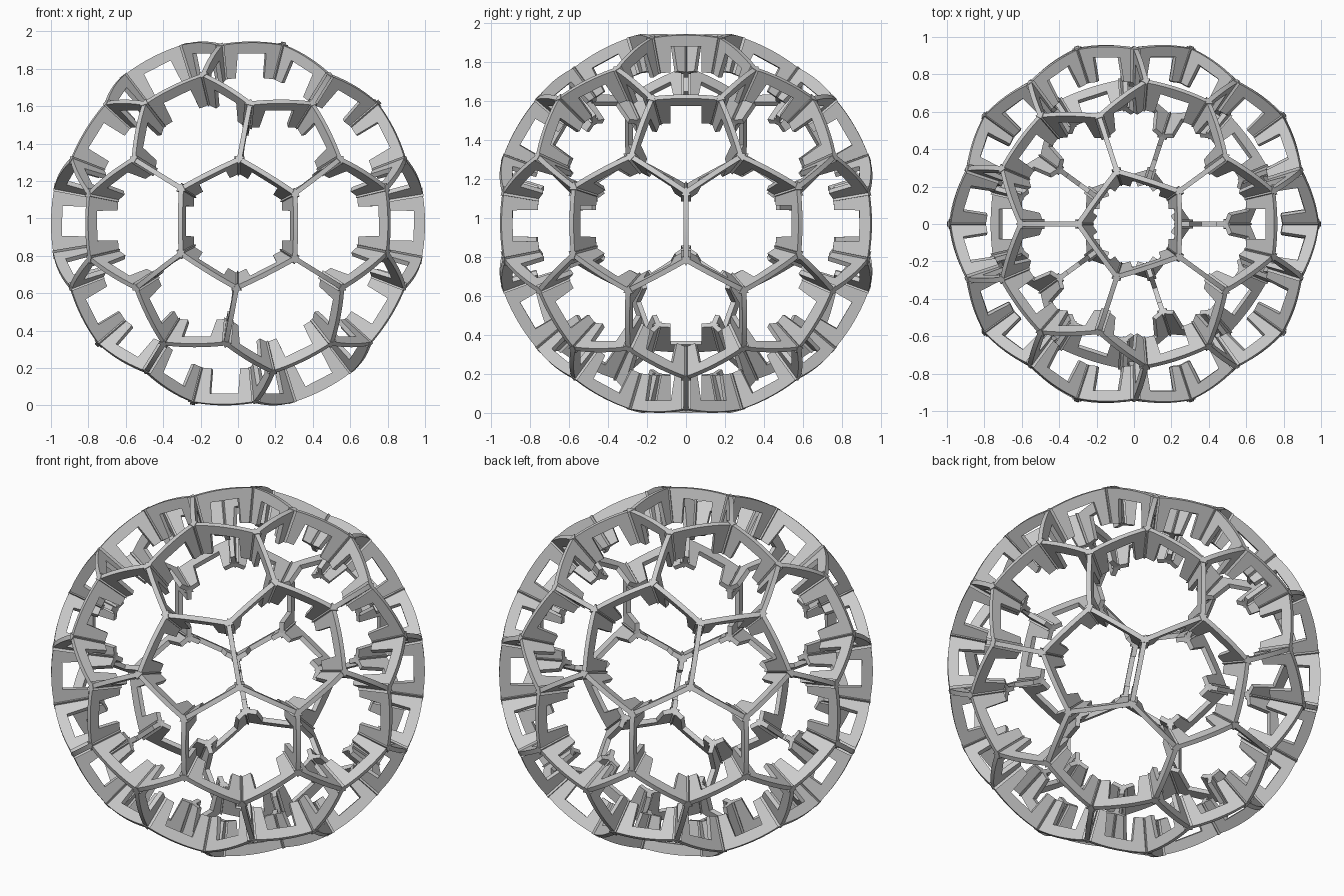
import bpy, bmesh
from math import sin, cos, radians, pi, atan
from mathutils import Vector

if "Cube" in bpy.data.objects:
    bpy.data.objects.remove(bpy.data.objects["Cube"])

R_OUT, R_RIM, R_IN = 1.0, 0.94, 0.81   # outer surface, inside of rim, inside of posts
THICK = 0.026                          # wall thickness
NOTCH = 0.08                           # half width of the notch in each wall
CENTRE = Vector((0, 0, 0.973))


def sph(lat, az):
    return Vector((cos(lat) * cos(az), cos(lat) * sin(az), sin(lat)))


# Twelve pentagon axes of the ball
axes = [Vector((0, 0, 1)), Vector((0, 0, -1))]
for k in range(5):
    axes.append(sph(atan(0.5), radians(72 * k)))
    axes.append(sph(-atan(0.5), radians(72 * k + 36)))

# Nodes: five round each pentagon axis, plus the twenty points where three hexagons meet
nodes, triple = [], []
theta = radians(17.3)
for a in axes:
    near = [b for b in axes if 0.3 < a.dot(b) < 0.6]
    for i, b in enumerate(near):
        for c in near[i + 1:]:
            if b.dot(c) > 0.3:
                d = (a + b + c).normalized()
                side = (d - a * d.dot(a)).normalized()
                nodes.append(a * cos(theta) + side * sin(theta))
                if all((d - t).length > 0.01 for t in triple):
                    triple.append(d)
nodes += triple
edges = [(p, q) for i, p in enumerate(nodes) for q in nodes[i + 1:]
         if (p - q).length < 0.42]


def prism(bm, pts, shift):
    face = bm.faces.new([bm.verts.new(p) for p in pts])
    res = bmesh.ops.extrude_face_region(bm, geom=[face], use_keep_orig=True)
    new = [v for v in res['geom'] if isinstance(v, bmesh.types.BMVert)]
    bmesh.ops.translate(bm, verts=new, vec=shift)


def finish(bm, name):
    bmesh.ops.recalc_face_normals(bm, faces=bm.faces[:])
    me = bpy.data.meshes.new(name)
    bm.to_mesh(me)
    bm.free()
    ob = bpy.data.objects.new(name, me)
    ob.location = CENTRE
    bpy.context.collection.objects.link(ob)
    bpy.context.view_layer.objects.active = ob
    ob.select_set(True)
    bpy.ops.object.shade_smooth_by_angle(angle=radians(25))
    ob.select_set(False)


# Walls: radial plates with an arched rim and an open notch on the inside
bm = bmesh.new()
for p, q in edges:
    up = (p + q).normalized()
    along = (q - p).normalized()
    normal = up.cross(along)
    half = p.angle(q) / 2
    prof = []
    for i in range(11):
        t = half * (i / 5 - 1)
        prof.append((R_OUT * sin(t), R_OUT * cos(t)))
    x, y = R_IN * sin(half), R_IN * cos(half)
    prof += [(x, y), (NOTCH, y + 0.006), (NOTCH, R_RIM), (-NOTCH, R_RIM),
             (-NOTCH, y + 0.006), (-x, y)]
    prism(bm, [along * s + up * r - normal * THICK / 2 for s, r in prof],
          normal * THICK)
finish(bm, "cage_walls")

# Corner posts: small triangular fillets where three walls meet
bm = bmesh.new()
for n in nodes:
    pts = []
    for p, q in edges:
        if p is n or q is n:
            other = q if p is n else p
            away = n - other
            away = (away - n * away.dot(n)).normalized()
            pts.append(n * R_IN + away * 0.03)
    prism(bm, pts, n * (R_OUT + 0.003 - R_IN))
finish(bm, "corner_posts")
